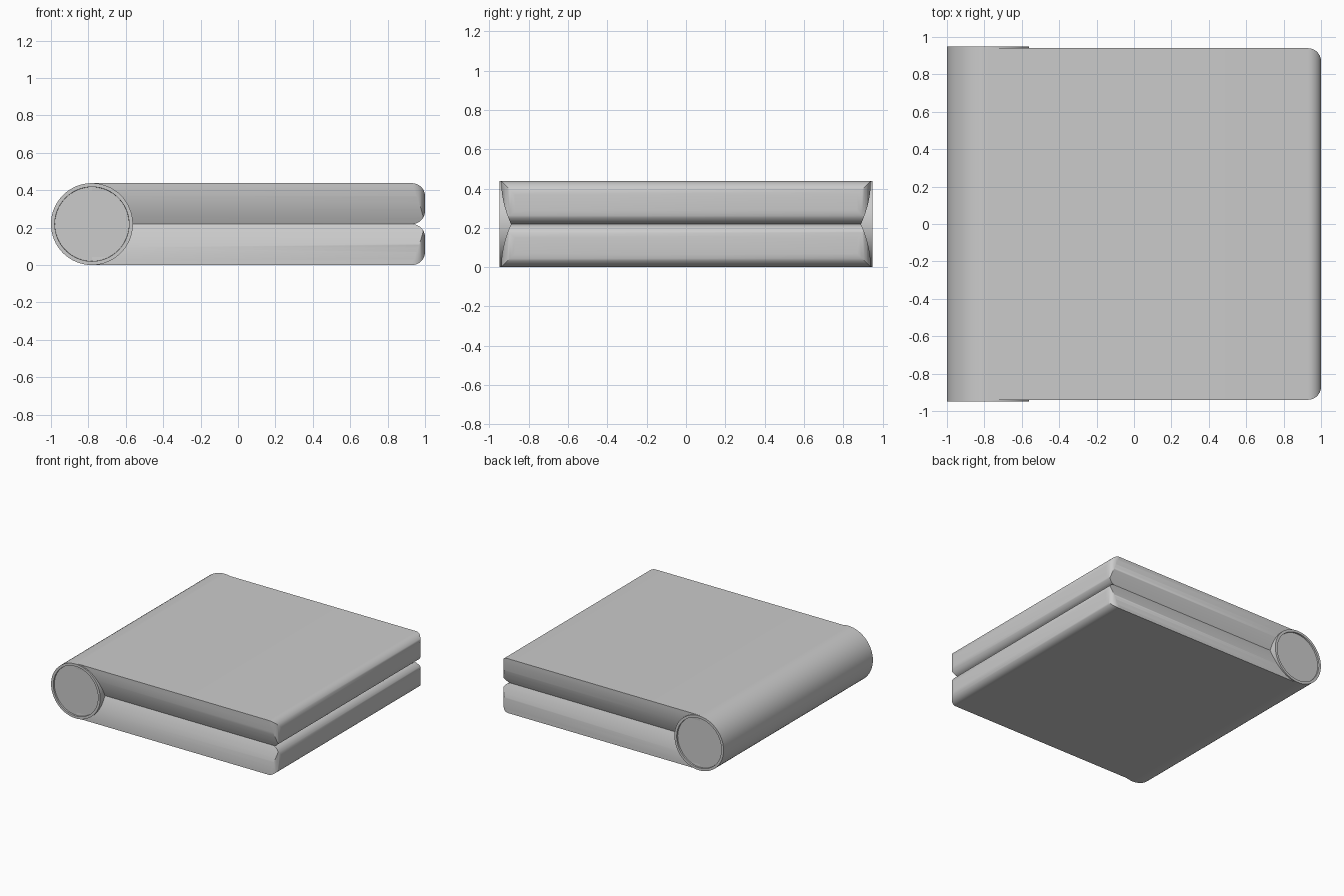
import bpy, bmesh
from math import sin, cos, pi, radians
from mathutils import Matrix

if "Cube" in bpy.data.objects:
    bpy.data.objects.remove(bpy.data.objects["Cube"])

R = 0.219          # roll radius, also the thickness of each slab
X0 = -1 + R        # roll axis
W = 0.94           # slab half width
ROUND = 0.07       # rounding of the free edge


def finish(name, bm):
    bmesh.ops.recalc_face_normals(bm, faces=bm.faces)
    me = bpy.data.meshes.new(name)
    bm.to_mesh(me)
    bm.free()
    ob = bpy.data.objects.new(name, me)
    bpy.context.collection.objects.link(ob)
    return ob


def extrude(name, pts, vec):
    """Closed profile of 3D points swept along vec."""
    bm = bmesh.new()
    face = bm.faces.new([bm.verts.new(p) for p in pts])
    new = bmesh.ops.extrude_face_region(bm, geom=[face])['geom']
    bmesh.ops.translate(bm, vec=vec, verts=[v for v in new if isinstance(v, bmesh.types.BMVert)])
    return finish(name, bm)


def smooth(ob, angle=35):
    bpy.ops.object.select_all(action='DESELECT')
    ob.select_set(True)
    bpy.context.view_layer.objects.active = ob
    bpy.ops.object.shade_smooth_by_angle(angle=radians(angle))


def rounded_end(a0, a1, b0, b1, r, n=8):
    """Rectangle a0..a1 by b0..b1 with the two corners at a1 rounded."""
    arc = [k * pi / 2 / n for k in range(n + 1)]
    return ([(a0, b0)] + [(a1 - r + r * sin(t), b0 + r - r * cos(t)) for t in arc]
            + [(a1 - r + r * cos(t), b1 - r + r * sin(t)) for t in arc] + [(a0, b1)])


# Lower slab: end profile cut by the plan outline and the curved side profile
slab = extrude("bottom_slab", [(x, -1, z) for x, z in rounded_end(X0, 1, 0, R, ROUND)], (0, 2, 0))
plan = extrude("plan_cutter", [(x, y, -0.1) for x, y in rounded_end(X0 - 0.1, 1, -W, W, ROUND)], (0, 0, 0.5))
side = [(W, -0.1)]
for k in range(11):
    z = (R + 0.01) * k / 10
    side.append((W - z * z * 0.05 / R ** 2, z))
side += [(-y, z) for y, z in reversed(side)]
sides = extrude("side_cutter", [(-1.2, y, z) for y, z in side], (2.5, 0, 0))
for cutter in (plan, sides):
    mod = slab.modifiers.new("trim", 'BOOLEAN')
    mod.operation, mod.solver, mod.object = 'INTERSECT', 'EXACT', cutter
bpy.context.view_layer.update()
mesh = bpy.data.meshes.new_from_object(slab.evaluated_get(bpy.context.evaluated_depsgraph_get()))
slab.modifiers.clear()
slab.data = mesh
for cutter in (plan, sides):
    bpy.data.objects.remove(cutter)

# Upper slab: mirror image of the lower one
bm = bmesh.new()
bm.from_mesh(mesh)
bmesh.ops.transform(bm, matrix=Matrix.Translation((0, 0, 2 * R)) @ Matrix.Scale(-1, 4, (0, 0, 1)), verts=bm.verts)
top = finish("top_slab", bm)

# Rolled spine with shallow recessed end discs
bm = bmesh.new()
bmesh.ops.create_cone(bm, cap_ends=True, segments=64, radius1=R, radius2=R, depth=1.9,
                      matrix=Matrix.Translation((X0, 0, R)) @ Matrix.Rotation(pi / 2, 4, 'X'))
caps = [f for f in bm.faces if len(f.verts) > 4]
bmesh.ops.inset_individual(bm, faces=caps, thickness=0.02)
bmesh.ops.inset_individual(bm, faces=caps, thickness=0.001, depth=-0.012)
spine = finish("spine_roll", bm)

for ob in (slab, top, spine):
    smooth(ob)
